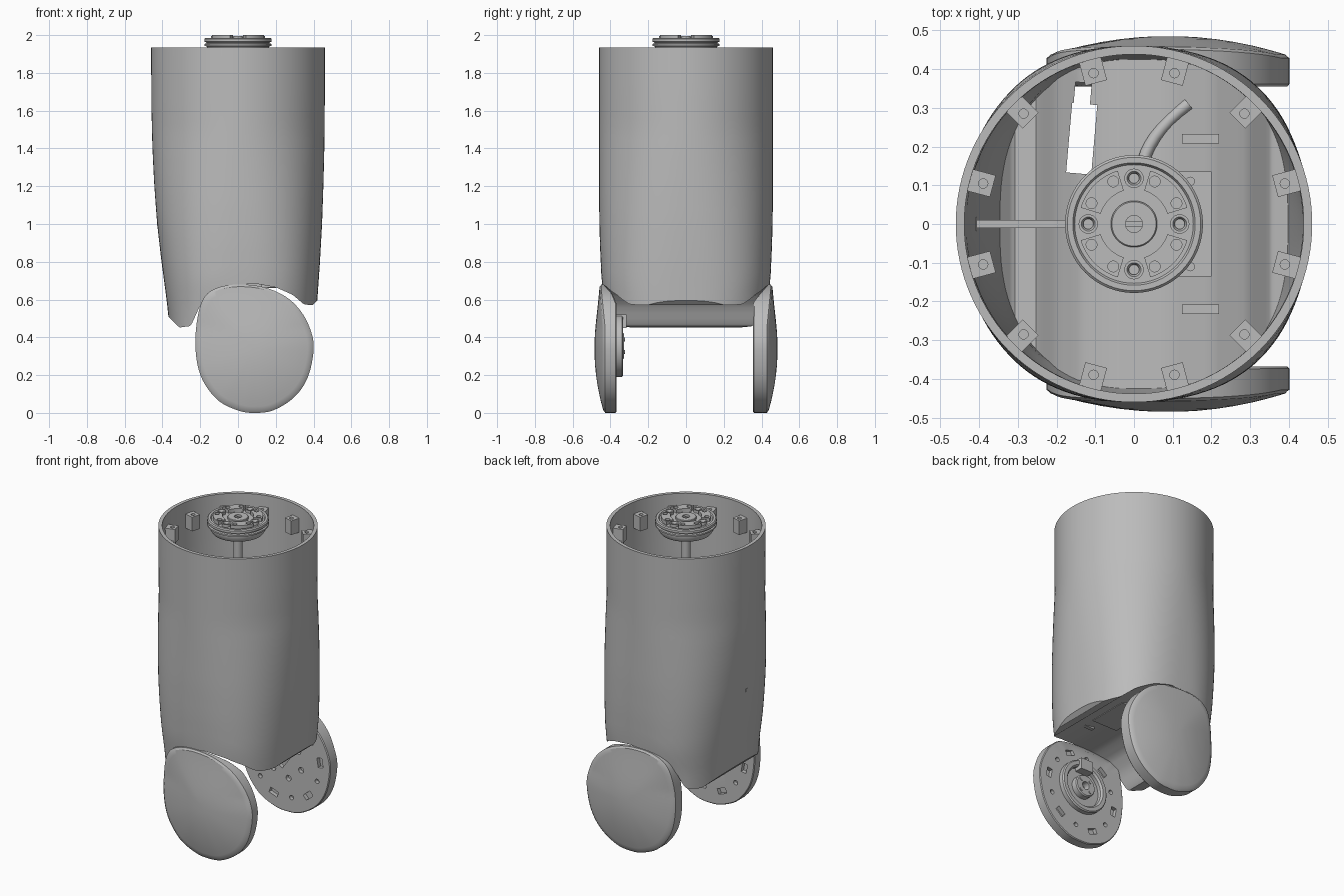
import bpy, bmesh, math
from math import sin, cos, pi, radians
from mathutils import Matrix, Vector

if "Cube" in bpy.data.objects:
    bpy.data.objects.remove(bpy.data.objects["Cube"])

grey = bpy.data.materials.new("plain grey")
grey.use_nodes = True
grey.diffuse_color = (0.5, 0.5, 0.5, 1)
grey.node_tree.nodes["Principled BSDF"].inputs["Base Color"].default_value = (0.5, 0.5, 0.5, 1)


# ---------- helpers ----------
def finish(name, bm, angle=35):
    bmesh.ops.recalc_face_normals(bm, faces=bm.faces)
    me = bpy.data.meshes.new(name)
    bm.to_mesh(me)
    bm.free()
    me.materials.append(grey)
    ob = bpy.data.objects.new(name, me)
    bpy.context.collection.objects.link(ob)
    smooth(ob, angle)
    return ob


def smooth(ob, angle=35):
    bpy.ops.object.select_all(action='DESELECT')
    ob.select_set(True)
    bpy.context.view_layer.objects.active = ob
    bpy.ops.object.shade_smooth_by_angle(angle=radians(angle))


def cut(ob, bm):
    cutter = finish("cutter", bm)
    cutter.hide_render = True
    mod = ob.modifiers.new("cut", 'BOOLEAN')
    mod.operation, mod.solver, mod.object = 'DIFFERENCE', 'EXACT', cutter
    bpy.context.view_layer.objects.active = ob
    bpy.ops.object.modifier_apply(modifier=mod.name)
    bpy.data.objects.remove(cutter)
    smooth(ob)


def box(bm, loc, size, rot=Matrix()):
    m = Matrix.Translation(loc) @ rot @ Matrix.Diagonal((*size, 1))
    bmesh.ops.create_cube(bm, size=1, matrix=m)


def cyl(bm, loc, r, h, rot=Matrix(), seg=20):
    bmesh.ops.create_cone(bm, cap_ends=True, segments=seg, radius1=r, radius2=r,
                          depth=h, matrix=Matrix.Translation(loc) @ rot)


def lathe(bm, profile, m=Matrix(), seg=64):
    """Revolve a closed (radius, height) profile around local z."""
    rings = []
    for r, z in profile:
        n = seg if r > 0 else 1
        rings.append([bm.verts.new(m @ Vector((r * cos(2 * pi * i / seg), r * sin(2 * pi * i / seg), z)))
                      for i in range(n)])
    for k, a in enumerate(rings):
        b = rings[(k + 1) % len(rings)]
        if len(a) == len(b) == 1:
            continue
        for i in range(seg):
            quad = [a[i % len(a)], a[(i + 1) % len(a)], b[(i + 1) % len(b)], b[i % len(b)]]
            bm.faces.new(list(dict.fromkeys(quad)))


def lerp(table, v):
    if v <= table[0][0]:
        return table[0][1]
    for (a, p), (b, q) in zip(table, table[1:]):
        if v <= b:
            return p + (q - p) * (v - a) / (b - a)
    return table[-1][1]


# ---------- body shell: tapered tube with an arched floor ----------
TOP = 1.935
BACK_X = [(.45, .362), (.6, .378), (.8, .405), (1, .428), (1.2, .443), (1.4, .453), (1.6, .458), (1.9, .46)]
FRONT_X = [(.57, .418), (.8, .434), (1, .445), (1.2, .452), (1.4, .457), (1.7, .46)]
SIDE_Y = [(.55, .425), (.7, .447), (.9, .456), (1.1, .46)]
FLOOR = [(-.37, .51), (-.31, .452), (-.25, .46), (-.2, .57), (-.14, .635), (-.05, .673), (.09, .685),
         (.2, .665), (.29, .625), (.35, .574), (.395, .57), (.42, .595)]


def section(th, z, inset):
    n = lerp([(.6, 2.65), (1.5, 2)], z)
    c, s = cos(th), sin(th)
    a = lerp(FRONT_X if c > 0 else BACK_X, z) - inset
    b = lerp(SIDE_Y, z) - inset
    return (math.copysign(a * abs(c) ** (2 / n), c), math.copysign(b * abs(s) ** (2 / n), s))


def tube(bm, inset, lift, seg=120, rows=22):
    rings = [[] for _ in range(rows + 1)]
    for i in range(seg):
        th = 2 * pi * i / seg
        low = .6
        for _ in range(6):
            low = lerp(FLOOR, section(th, low, inset)[0]) + lift
        for k in range(rows + 1):
            z = TOP + (low - TOP) * k / rows
            rings[k].append(bm.verts.new((*section(th, z, inset), z)))
    for a, b in zip(rings, rings[1:]):
        for i in range(seg):
            j = (i + 1) % seg
            bm.faces.new((a[i], a[j], b[j], b[i]))
    end = rings[-1]
    for i in range(seg // 2):
        strip = [end[i], end[i + 1], end[-i - 1], end[-i % seg]]
        bm.faces.new(list(dict.fromkeys(strip)))
    return rings[0]


bm = bmesh.new()
outer, inner = tube(bm, 0, 0), tube(bm, .022, .022)
for i in range(len(outer)):
    j = (i + 1) % len(outer)
    bm.faces.new((outer[i], outer[j], inner[j], inner[i]))
body = finish("body_shell", bm, 30)

# cable opening through the floor
bm = bmesh.new()
tilt = Matrix.Rotation(radians(-5), 4, 'Z')
box(bm, (-.135, .22, .65), (.065, .18, .3), tilt)
cut(body, bm)
bm = bmesh.new()
box(bm, (-.133, .33, .65), (.042, .07, .3), tilt)
cut(body, bm)

# ---------- twelve screw tabs inside the top rim ----------
bm, holes = bmesh.new(), bmesh.new()
for k in range(12):
    rot = Matrix.Rotation(radians(15 + 30 * k), 4, 'Z')
    box(bm, rot @ Vector((.411, 0, 1.815)), (.068, .058, .09), rot)
    cyl(holes, rot @ Vector((.403, 0, 1.86)), .012, .08)
tabs = finish("screw_tabs", bm)
cut(tabs, holes)

# ---------- interior fittings ----------
bm = bmesh.new()
cyl(bm, (0, 0, 1.3), .027, 1.26, seg=32)
finish("centre_column", bm)
bm = bmesh.new()
box(bm, (-.215, 0, 1.0), (.43, .02, .02))
box(bm, (-.415, 0, 1.0), (.02, .035, .05))
finish("wall_strut", bm)
bm = bmesh.new()
box(bm, (.11, 0, .69), (.18, .27, .06))
for y in (-.11, .11):
    cyl(bm, (.145, y, .715), .012, .03)
finish("floor_pad", bm)
bm = bmesh.new()
for y in (-.22, .22):
    box(bm, (.172, y, .69), (.095, .024, .05))
finish("floor_ribs", bm)
cu = bpy.data.curves.new("curved_rib", 'CURVE')
cu.dimensions, cu.bevel_depth, cu.bevel_resolution = '3D', .016, 3
sp = cu.splines.new('POLY')
sp.points.add(8)
for i, p in enumerate(sp.points):
    t = i / 8
    p.co = (.02 + .02 * t + .1 * t * t, .14 + .17 * t, .71 - .015 * t, 1)
cu.materials.append(grey)
bpy.context.collection.objects.link(bpy.data.objects.new("curved_rib", cu))

# ---------- turntable hub on top ----------
bm = bmesh.new()
lathe(bm, [(0, 1.9), (.15, 1.9), (.165, 1.925), (.165, 1.94), (.178, 1.943), (.178, 1.953), (.168, 1.956),
           (.168, 1.962), (.178, 1.965), (.178, 1.98), (.172, 1.986), (.158, 1.986), (.153, 1.978), (0, 1.978)])
lathe(bm, [(.022, 1.975), (.06, 1.975), (.06, 1.99), (.057, 1.993), (.022, 1.993)])
box(bm, (0, 0, 1.983), (.046, .012, .008))
for k in range(4):
    m = Matrix.Rotation(k * pi / 2, 4, 'Z') @ Matrix.Translation((.118, 0, 0))
    lathe(bm, [(.013, 1.975), (.025, 1.975), (.025, 1.996), (.018, 1.996), (.013, 1.988)], m, 24)
finish("turntable_hub", bm)

bm, holes = bmesh.new(), bmesh.new()
for k in range(4):
    arc = [radians(90 * k + 17 + 56 * i / 12) for i in range(13)]
    loop = [(.144 * cos(a), .144 * sin(a)) for a in arc] + [(.09 * cos(a), .09 * sin(a)) for a in reversed(arc)]
    face = bm.faces.new([bm.verts.new((x, y, 1.976)) for x, y in loop])
    top = bmesh.ops.extrude_face_region(bm, geom=[face])["geom"]
    bmesh.ops.translate(bm, verts=[v for v in top if isinstance(v, bmesh.types.BMVert)], vec=(0, 0, .024))
    for d in (26, 64):
        a = radians(90 * k + d)
        cyl(holes, (.122 * cos(a), .122 * sin(a), 2.0), .014, .03)
pads = finish("hub_pads", bm)
cut(pads, holes)

# ---------- side covers ----------
OUTLINE = [(.4, .33), (.387, .43), (.335, .535), (.25, .617), (.13, .667), (0, .68), (-.11, .662), (-.18, .61),
           (-.215, .5), (-.225, .34), (-.195, .19), (-.11, .07), (0, .013), (.09, 0), (.19, .015), (.3, .085),
           (.37, .19)]
MID = Vector((.088, .34))


def spline_loop(pts, sub=6):
    p, n, out = [Vector(q) for q in pts], len(pts), []
    for i in range(n):
        a, b, c, d = (p[(i + k) % n] for k in (-1, 0, 1, 2))
        for t in (k / sub for k in range(sub)):
            out.append(.5 * (2 * b + (c - a) * t + (2 * a - 5 * b + 4 * c - d) * t * t
                             + (3 * b - a - 3 * c + d) * t ** 3))
    return out


def cover(name, side, inner_y):
    bm = bmesh.new()
    loop = spline_loop(OUTLINE)
    rows = [(.7, 0), (.85, 0), (.985, 0), (1, .08), (1, 1), (.985, 1.05)] + \
           [(s, 2) for s in (.965, .9, .8, .7, .55, .4, .25, .1)]
    rings = []
    for s, kind in rows:
        ring = []
        for q in loop:
            x, z = MID + (q - MID) * s
            edge = lerp([(.45, .428), (.67, .45)], z)
            back = lerp([(.58, inner_y), (.63, .39), (.68, .435)], z)
            y = back + (edge - back) * kind if kind < 2 else edge + .006 + (.479 - edge) * (1 - s * s)
            ring.append(bm.verts.new((x, side * y, z)))
        rings.append(ring)
    for a, b in zip(rings, rings[1:]):
        for i in range(len(loop)):
            j = (i + 1) % len(loop)
            bm.faces.new((a[i], a[j], b[j], b[i]))
    bm.faces.new(rings[0])
    bm.faces.new(rings[-1])
    return finish(name, bm, 30)


lay = Matrix.Rotation(pi / 2, 4, 'X')
for name, side, inner_y in (("left_cover", 1, .355), ("right_cover", -1, .368)):
    ob = cover(name, side, inner_y)
    holes, y = bmesh.new(), side * inner_y
    for k in range(6):
        a = radians(60 * k + 10)
        spin = Matrix.Rotation(-a, 4, 'Y')
        box(holes, (.088 + .245 * cos(a), y, .33 + .245 * sin(a)), (.035, .05, .06), spin)
        b = a + pi / 6
        cyl(holes, (.088 + .235 * cos(b), y, .33 + .235 * sin(b)), .014, .05, lay)
        if side > 0:
            cyl(holes, (.088 + .115 * cos(b), y, .33 + .115 * sin(b)), .018, .05, lay)
    if side > 0:
        box(holes, (.088, y, .33), (.03, .05, .13), Matrix.Rotation(radians(35), 4, 'Y'))
    cut(ob, holes)

# drive hub on the inside of the right cover
bm = bmesh.new()
m = Matrix.Translation((.088, -.375, .355)) @ Matrix.Rotation(-pi / 2, 4, 'X')
lathe(bm, [(.125, 0), (.165, 0), (.165, .035), (.158, .042), (.135, .042), (.125, .03)], m)
lathe(bm, [(.025, 0), (.07, 0), (.07, .042), (.064, .048), (.025, .048)], m, 40)
for k in range(4):
    a = pi / 4 + k * pi / 2
    cyl(bm, m @ Vector((.047 * cos(a), .047 * sin(a), .03)), .011, .045, lay)
box(bm, (.088, -.345, .485), (.09, .06, .07))
finish("drive_hub", bm)
